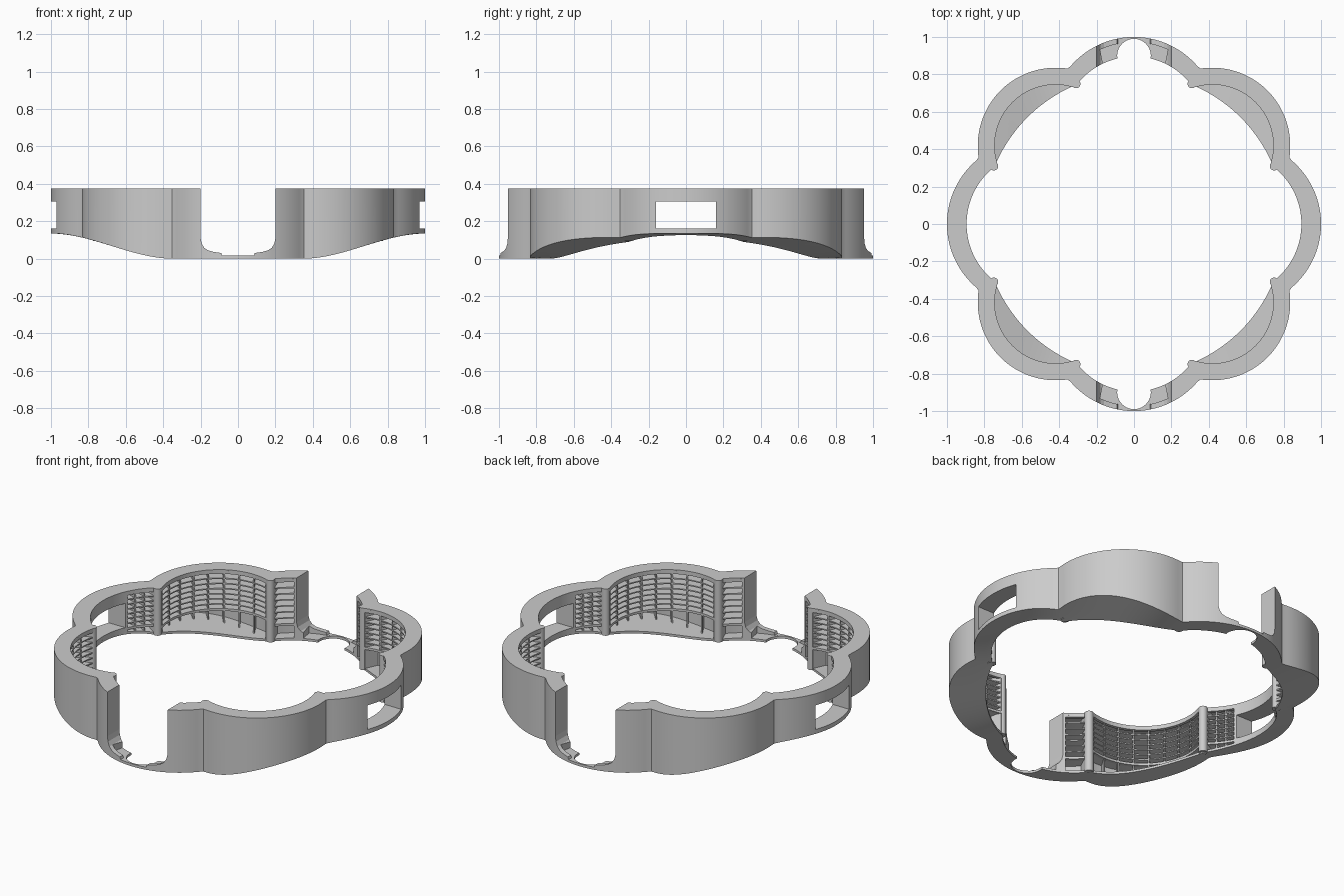
import bpy, bmesh, math
from math import radians, sin, cos, pi

if "Cube" in bpy.data.objects:
    bpy.data.objects.remove(bpy.data.objects["Cube"])

TOP = 0.375
BACK = 0.028      # shell thickness
PLATE = 0.014     # top plate and floor thickness


def hit(theta, d, ang, r):
    """Distance along a ray from the centre to the far side of a lobe circle."""
    a = theta - ang
    return d * cos(a) + math.sqrt(max(r * r - (d * sin(a)) ** 2, 0))


def lobes(theta, d1, r1, d2, r2, soft):
    q = round(theta / (pi / 2)) * pi / 2
    g = (math.floor(theta / (pi / 2)) + 0.5) * pi / 2
    a, b = hit(theta, d1, q, r1), hit(theta, d2, g, r2)
    return 0.5 * (a + b + math.sqrt((a - b) ** 2 + soft ** 2))


def outer(t):
    return lobes(t, 0.555, 0.445, 0.594, 0.415, 0.008)


def inner(t):
    return lobes(t, 0.5075, 0.3875, 0.594, 0.325, 0.004)


def floor_edge(t):
    q = round(t / (pi / 2)) * pi / 2
    return max(0.806, hit(t, 0.5075, q, 0.3875))


def base(x):
    t = min(max((abs(x) - 0.35) / 0.65, 0), 1)
    return 0.135 * t * t * (3 - 2 * t)


def sweep(bm, a0, a1, profile, step=1.0, closed=False):
    """Sweep a (radius, z, follows_base) profile between two angles in degrees."""
    n = max(1, round((a1 - a0) / step))
    rings = []
    for i in range(n if closed else n + 1):
        t = radians(a0 + (a1 - a0) * i / n)
        rings.append([bm.verts.new((r * cos(t), r * sin(t),
                                    z + (base(r * cos(t)) if rel else 0)))
                      for r, z, rel in profile(t)])
    m = len(rings[0])
    for i in range(n):
        p, q = rings[i], rings[(i + 1) % len(rings)]
        for j in range(m):
            k = (j + 1) % m
            bm.faces.new((p[j], q[j], q[k], p[k]))
    if not closed:
        bm.faces.new(rings[0])
        bm.faces.new(rings[-1][::-1])


def finish(bm, name, smooth=True):
    bmesh.ops.recalc_face_normals(bm, faces=bm.faces)
    me = bpy.data.meshes.new(name)
    bm.to_mesh(me)
    bm.free()
    ob = bpy.data.objects.new(name, me)
    bpy.context.collection.objects.link(ob)
    bpy.ops.object.select_all(action='DESELECT')
    ob.select_set(True)
    bpy.context.view_layer.objects.active = ob
    if smooth:
        bpy.ops.object.shade_smooth_by_angle(angle=radians(25))
    return ob


# outer shell with top plate and floor, hollow on the inside
def shell_profile(t):
    o, i, f = outer(t), inner(t), floor_edge(t)
    b = o - BACK
    return [(o, 0, True), (o, TOP, False), (i, TOP, False), (i, TOP - PLATE, False),
            (b, TOP - PLATE, False), (b, PLATE, True), ((b + f) / 2, PLATE, True),
            (f, PLATE, True), (f, 0, True), ((b + f) / 2, 0, True)]


bm = bmesh.new()
sweep(bm, 0, 360, shell_profile, 1.0, True)
shell = finish(bm, "outer_shell")


def solid_profile(t):
    o, i = outer(t) - 0.015, inner(t)
    return [(o, 0.005, True), (o, TOP - 0.004, False),
            (i, TOP - 0.004, False), (i, 0.005, True)]


# solid blocks around the windows, the gap ends and between the lobes
bm = bmesh.new()
for q in (0, 180):
    sweep(bm, q - 11.5, q + 11.5, solid_profile)
for q in (90, 270):
    for s in (-1, 1):
        a, b = sorted((q + s * 11, q + s * 14.3))
        sweep(bm, a, b, solid_profile)
for q in (0, 90, 180, 270):
    for s in (-1, 1):
        sweep(bm, q + s * 22.6 - 1.6, q + s * 22.6 + 1.6, solid_profile)
posts = finish(bm, "wall_posts")


# slatted lattice lining the inside of the lobes
def rail(z, h):
    def prof(t):
        o, i = outer(t) - BACK + 0.005, inner(t) + 0.002
        return [(i, z, False), (i, z - h, False), (o, z - h - 0.014, False), (o, z, False)]
    return prof


def rib(t):
    o, i = outer(t) - BACK + 0.005, inner(t) + 0.005
    return [(o, 0.005, True), (o, TOP - 0.005, False),
            (i, TOP - 0.005, False), (i, 0.005, True)]


def frame(z0, z1):
    def prof(t):
        i = inner(t)
        return [(i, z0, False), (i, z1, False), (i + 0.02, z1, False), (i + 0.02, z0, False)]
    return prof


def lattice(bm, a0, a1, columns, low):
    rows = 7
    for k in range(rows):
        z = low + (TOP - 0.02 - low) * k / rows
        sweep(bm, a0, a1, rail(z, 0.007), 1.5)
    sweep(bm, a0, a1, frame(low - 0.012, low + 0.002), 1.5)
    sweep(bm, a0, a1, frame(TOP - 0.025, TOP - 0.005), 1.5)
    for k in range(1, columns):
        a = a0 + (a1 - a0) * k / columns
        sweep(bm, a - 0.25, a + 0.25, rib)


bm = bmesh.new()
for q in (0, 90, 180, 270):
    lattice(bm, q + 24, q + 66, 8, 0.14)
for q in (0, 180):
    lattice(bm, q + 11.3, q + 21.2, 3, 0.155)
    lattice(bm, q - 21.2, q - 11.3, 3, 0.155)
for q in (90, 270):
    lattice(bm, q + 14.1, q + 21.2, 1, 0.10)
    lattice(bm, q - 21.2, q - 14.1, 1, 0.10)
finish(bm, "slat_lattice", False)

# round vertical beads where the lobes meet
bm = bmesh.new()
for x, y in ((0.75, 0.31), (0.31, 0.75)):
    for sx in (-1, 1):
        for sy in (-1, 1):
            z0 = base(x) + 0.004
            res = bmesh.ops.create_cone(bm, cap_ends=True, segments=20, radius1=0.024,
                                        radius2=0.024, depth=TOP - z0)
            bmesh.ops.translate(bm, verts=res["verts"],
                                vec=(sx * x, sy * y, (TOP + z0) / 2))
finish(bm, "corner_beads")

# cutters: front and back gaps, floor notches, side windows
bm = bmesh.new()
half = [(0.2, 0.5), (0.2, 0.11), (0.194, 0.08), (0.18, 0.057), (0.16, 0.044),
        (0.13, 0.036), (0.09, 0.03), (0.085, 0.0155)]
outline = half + [(-x, z) for x, z in reversed(half)]
for y0, y1 in ((0.7, 1.2), (-1.2, -0.7)):
    f = bm.faces.new([bm.verts.new((x, y0, z)) for x, z in outline])
    ext = bmesh.ops.extrude_face_region(bm, geom=[f])
    bmesh.ops.translate(bm, vec=(0, y1 - y0, 0),
                        verts=[v for v in ext["geom"] if isinstance(v, bmesh.types.BMVert)])
gap_cutter = finish(bm, "gap_cutter", False)

bm = bmesh.new()
for y in (-0.9, 0.9):
    res = bmesh.ops.create_cone(bm, cap_ends=True, segments=40, radius1=0.09,
                                radius2=0.09, depth=0.2)
    bmesh.ops.translate(bm, verts=res["verts"], vec=(0, y, 0))
notch_cutter = finish(bm, "notch_cutter", False)

bm = bmesh.new()
for x in (-0.95, 0.95):
    res = bmesh.ops.create_cube(bm, size=1)
    bmesh.ops.scale(bm, verts=res["verts"], vec=(0.4, 0.32, 0.145))
    bmesh.ops.translate(bm, verts=res["verts"], vec=(x, 0, 0.2325))
window_cutter = finish(bm, "window_cutter", False)

cutters = (gap_cutter, notch_cutter, window_cutter)
for ob in (shell, posts):
    bpy.context.view_layer.objects.active = ob
    for c in cutters:
        mod = ob.modifiers.new("cut", 'BOOLEAN')
        mod.operation, mod.solver, mod.object = 'DIFFERENCE', 'EXACT', c
        bpy.ops.object.modifier_move_to_index(modifier=mod.name, index=0)
        bpy.ops.object.modifier_apply(modifier=mod.name)
for c in cutters:
    bpy.data.objects.remove(c)
